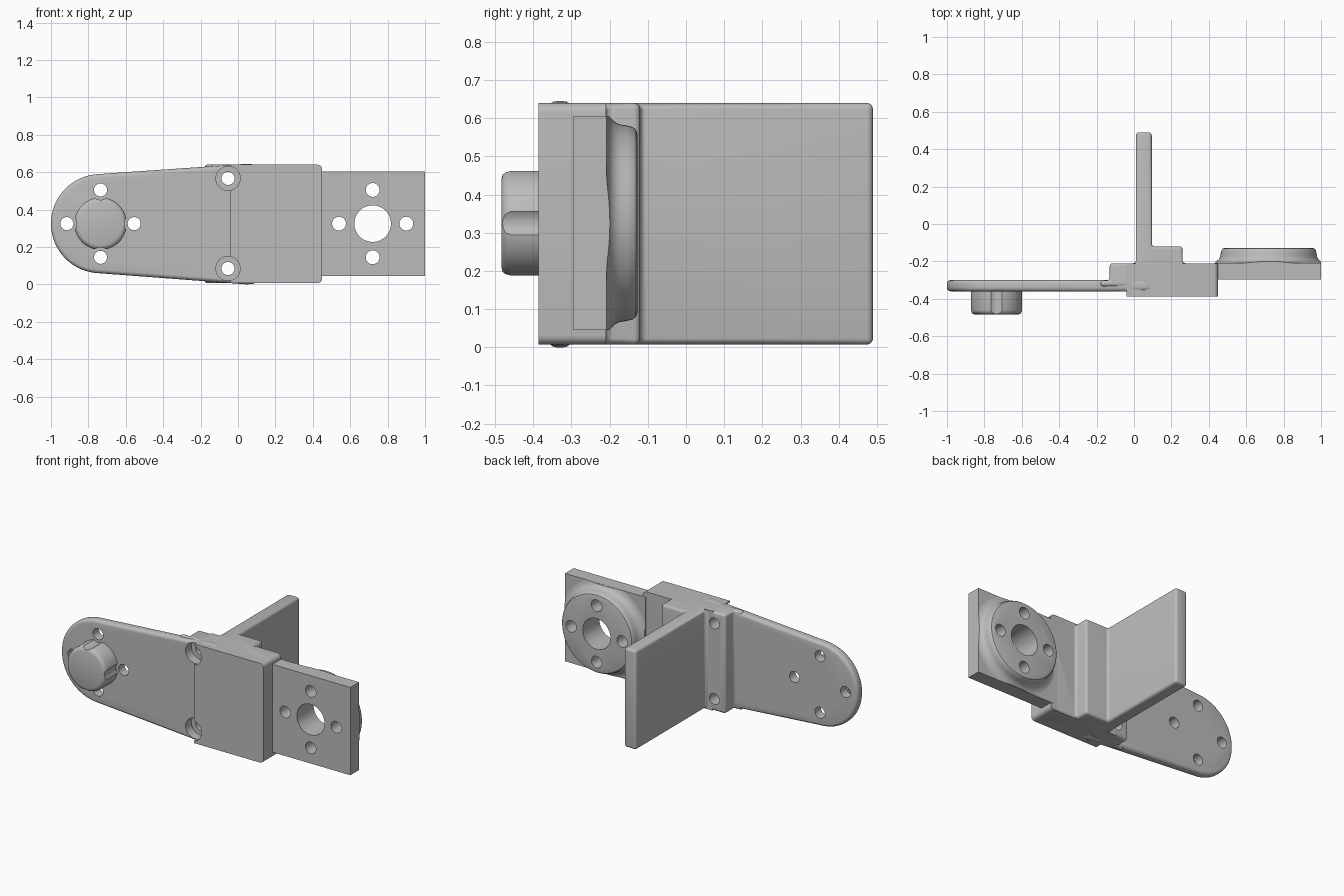
import bpy, bmesh, math

cube = bpy.data.objects.get("Cube")
if cube:
    bpy.data.objects.remove(cube, do_unlink=True)

grey = bpy.data.materials.new("plain grey")
grey.use_nodes = True
grey.diffuse_color = (0.5, 0.5, 0.5, 1)
grey.node_tree.nodes["Principled BSDF"].inputs["Base Color"].default_value = (0.5, 0.5, 0.5, 1)

MID = 0.325      # height of the centre line
BOLT = 0.18      # bolt circle radius
ARM_X, FLANGE_X = -0.735, 0.72


def arc(cx, cz, r, start, end, n):
    angles = [math.radians(start + (end - start) * i / n) for i in range(n + 1)]
    return [(cx + r * math.cos(a), cz + r * math.sin(a)) for a in angles]


def loft(name, rings):
    """Closed solid through matching rings of points."""
    bm = bmesh.new()
    loops = [[bm.verts.new(p) for p in ring] for ring in rings]
    n = len(loops[0])
    for a, b in zip(loops, loops[1:]):
        for i in range(n):
            j = (i + 1) % n
            bm.faces.new((a[i], a[j], b[j], b[i]))
    bm.faces.new(loops[0])
    bm.faces.new(loops[-1])
    bmesh.ops.recalc_face_normals(bm, faces=bm.faces[:])
    mesh = bpy.data.meshes.new(name)
    bm.to_mesh(mesh)
    bm.free()
    mesh.materials.append(grey)
    ob = bpy.data.objects.new(name, mesh)
    bpy.context.collection.objects.link(ob)
    return ob


def prism_y(name, outline, y0, y1):
    return loft(name, [[(x, y, z) for x, z in outline] for y in (y0, y1)])


def prism_z(name, outline, z0, z1):
    return loft(name, [[(x, y, z) for x, y in outline] for z in (z0, z1)])


def lathe_y(name, cx, cz, profile, n=64):
    return loft(name, [[(x, y, z) for x, z in arc(cx, cz, r, 0, 360, n)[:-1]]
                       for r, y in profile])


def rect(x0, x1, z0, z1):
    return [(x0, z0), (x1, z0), (x1, z1), (x0, z1)]


def apply(ob, kind, **settings):
    bpy.context.view_layer.objects.active = ob
    mod = ob.modifiers.new(kind.lower(), kind)
    for key, value in settings.items():
        setattr(mod, key, value)
    bpy.ops.object.modifier_apply(modifier=mod.name)


def combine(ob, tool, operation):
    apply(ob, 'BOOLEAN', object=tool, operation=operation, solver='EXACT')
    bpy.data.objects.remove(tool, do_unlink=True)


def drill(ob, x, z, r, y0=-0.7, y1=0.0):
    combine(ob, lathe_y("drill", x, z, [(r, y0), (r, y1)], 32), 'DIFFERENCE')


def soften(ob, width):
    apply(ob, 'BEVEL', width=width, segments=4, limit_method='ANGLE',
          angle_limit=math.radians(40))


def bolt_circle(cx):
    return [(cx + BOLT, MID), (cx - BOLT, MID), (cx, MID + BOLT), (cx, MID - BOLT)]


# Tapered arm with a round end
outline = arc(ARM_X, MID, 0.265, 94, 266, 40)
outline += [(0.05, 0.0), (0.1, 0.006), (0.1, 0.64), (0.05, 0.645)]
arm = prism_y("arm", outline, -0.36, -0.3)
soften(arm, 0.02)

# Round boss on the arm, scalloped around the bolt holes
boss = lathe_y("boss", ARM_X, MID, [(0.14, -0.35), (0.14, -0.46), (0.136, -0.472),
                                    (0.128, -0.48), (0.115, -0.484)])
for x, z in bolt_circle(ARM_X):
    drill(arm, x, z, 0.035)
    drill(boss, x, z, 0.053)

# Central block with rounded outer corners
outline = [(-0.04, 0.64), (-0.04, 0.007)]
outline += arc(0.425, 0.032, 0.025, -90, 0, 6) + arc(0.425, 0.615, 0.025, 0, 90, 6)
block = prism_y("center_block", outline, -0.387, -0.21)

# Rear bracket: bridge, step and upright plate
bracket = prism_z("rear_bracket", [
    (-0.18, -0.335), (-0.18, -0.302), (-0.13, -0.302), (-0.13, -0.21), (0.01, -0.21),
    (0.01, 0.49), (0.095, 0.49), (0.095, -0.12), (0.26, -0.12), (0.26, -0.21),
    (0.42, -0.21), (0.42, -0.335)], 0.007, 0.64)
soften(bracket, 0.022)

# Counterbored screw holes shared by arm, block and bracket
for z in (0.085, 0.567):
    for part in (arm, block, bracket):
        drill(part, -0.053, z, 0.065, -0.7, -0.301)
        drill(part, -0.053, z, 0.035)

# Square flange plate
plate = prism_y("flange_plate", rect(0.43, 1.0, 0.045, 0.605), -0.296, -0.208)

# Round flange with a flared foot trimmed to the plate
flange = lathe_y("flange_ring", FLANGE_X, MID, [
    (0.33, -0.25), (0.33, -0.212), (0.295, -0.206), (0.278, -0.199), (0.266, -0.188),
    (0.259, -0.175), (0.256, -0.155), (0.252, -0.14), (0.245, -0.131), (0.232, -0.127)], 96)
trim = prism_y("trim", rect(0.435, 0.9995, 0.0455, 0.6045), -0.28, 0.0)
combine(flange, trim, 'INTERSECT')
for part in (plate, flange):
    drill(part, FLANGE_X, MID, 0.098)
    for x, z in bolt_circle(FLANGE_X):
        drill(part, x, z, 0.037)

# Smooth curved surfaces, keep machined edges sharp
for part in (arm, boss, block, bracket, plate, flange):
    bpy.ops.object.select_all(action='DESELECT')
    part.select_set(True)
    bpy.context.view_layer.objects.active = part
    bpy.ops.object.shade_smooth_by_angle(angle=math.radians(30))
